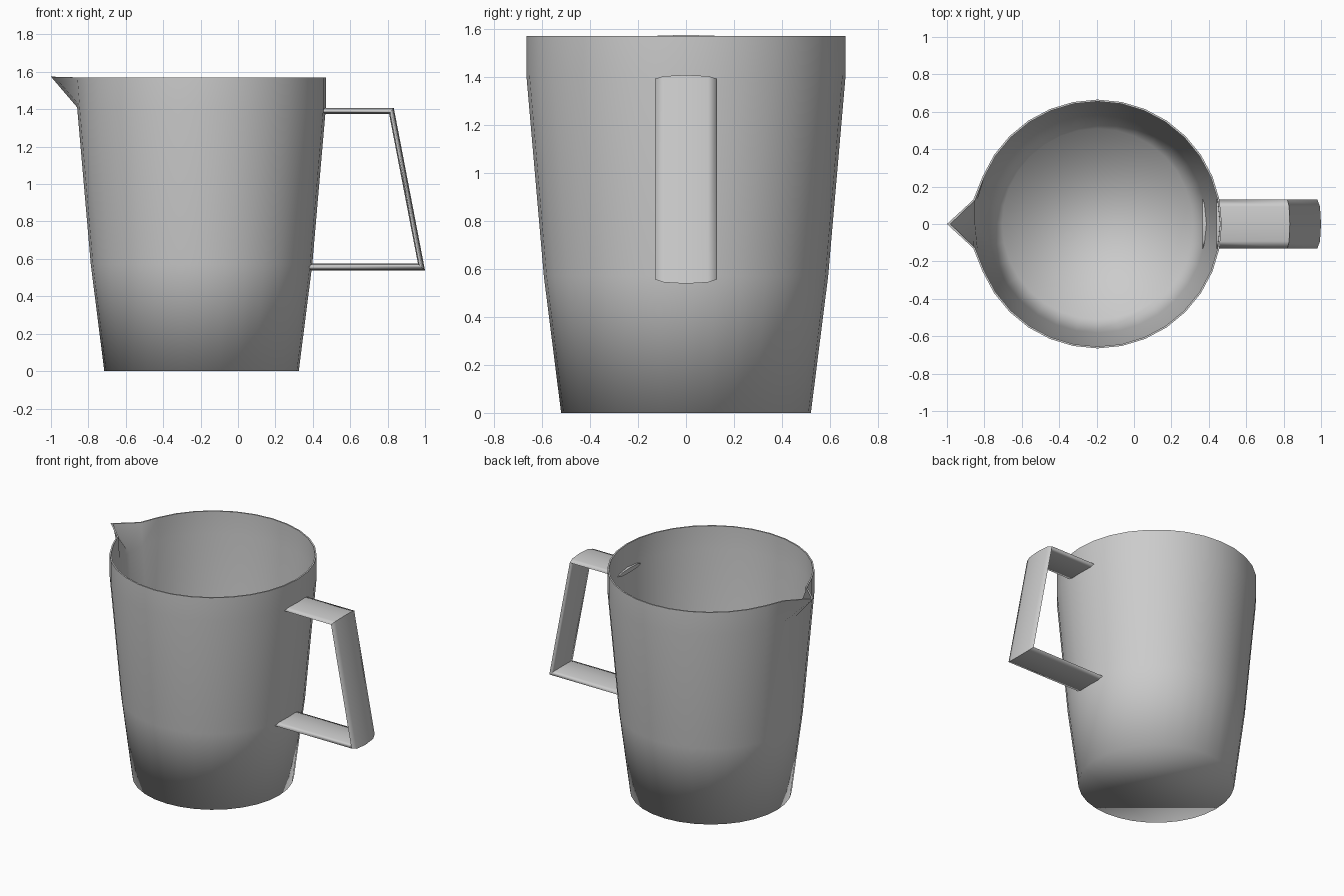
import bpy, bmesh
from math import sin, cos, tau
from mathutils import Vector

cube = bpy.data.objects.get("Cube")
if cube:
    bpy.data.objects.remove(cube)

grey = bpy.data.materials.new("plain_grey")
grey.use_nodes = True
colour = (0.6, 0.6, 0.6, 1)
grey.diffuse_color = colour
grey.node_tree.nodes["Principled BSDF"].inputs["Base Color"].default_value = colour

SIDES = 32
CENTRE = -0.195
WALL = 0.01


def loft(bm, rings):
    """Bridge rings of points with quads and cap both ends."""
    loops = [[bm.verts.new(p) for p in ring] for ring in rings]
    for a, b in zip(loops, loops[1:]):
        n = len(a)
        for i in range(n):
            j = (i + 1) % n
            bm.faces.new((a[i], a[j], b[j], b[i]))
    bm.faces.new(loops[0][::-1])
    bm.faces.new(loops[-1])
    return loops


def finish(bm, name):
    bmesh.ops.recalc_face_normals(bm, faces=bm.faces)
    for f in bm.faces:
        f.smooth = True
    mesh = bpy.data.meshes.new(name)
    bm.to_mesh(mesh)
    bm.free()
    mesh.materials.append(grey)
    ob = bpy.data.objects.new(name, mesh)
    bpy.context.collection.objects.link(ob)
    return ob


def circle(r, z):
    return [Vector((CENTRE + r * cos(tau * i / SIDES), r * sin(tau * i / SIDES), z))
            for i in range(SIDES)]


# Jug body: outer wall up, over the rim, inner wall down to the floor
outer = [(0.52, 0), (0.592, 0.57), (0.665, 1.41), (0.665, 1.57)]
inner = [(r - WALL, max(z, WALL)) for r, z in reversed(outer)]
bm = bmesh.new()
loops = loft(bm, [circle(r, z) for r, z in outer + inner])

# Pouring spout: pull the rim out to a point
tip = SIDES // 2
rims = loops[len(outer) - 1], loops[len(outer)]
for rim, x in zip(rims, (-1.0, -0.982)):
    rim[tip].co.x = x
    rim[tip].co.z += 0.004
    for k in (tip - 1, tip + 1):
        rim[k].co.x -= 0.012

# Crisp rim edges
for rim in rims:
    for i in range(SIDES):
        bm.edges.get((rim[i], rim[(i + 1) % SIDES])).smooth = False
finish(bm, "jug_body")

# Handle: flattened oval section swept through two mitred corners
# each station is (outer x, outer z, inner x, inner z)
stations = [(0.44, 1.407, 0.44, 1.375), (0.833, 1.407, 0.808, 1.375),
            (1.0, 0.538, 0.962, 0.575), (0.365, 0.538, 0.365, 0.575)]
HALF_WIDTH = 0.13
N = 8
rings = []
for ox, oz, ix, iz in stations:
    out, inn = Vector((ox, 0, oz)), Vector((ix, 0, iz))
    mid, half = (out + inn) / 2, (out - inn) / 2
    rings.append([mid + half * sin(tau * i / N) + Vector((0, HALF_WIDTH * cos(tau * i / N), 0))
                  for i in range(N)])
bm = bmesh.new()
loops = loft(bm, rings)
for loop in loops:
    for i in range(N):
        bm.edges.get((loop[i], loop[(i + 1) % N])).smooth = False
finish(bm, "handle")
